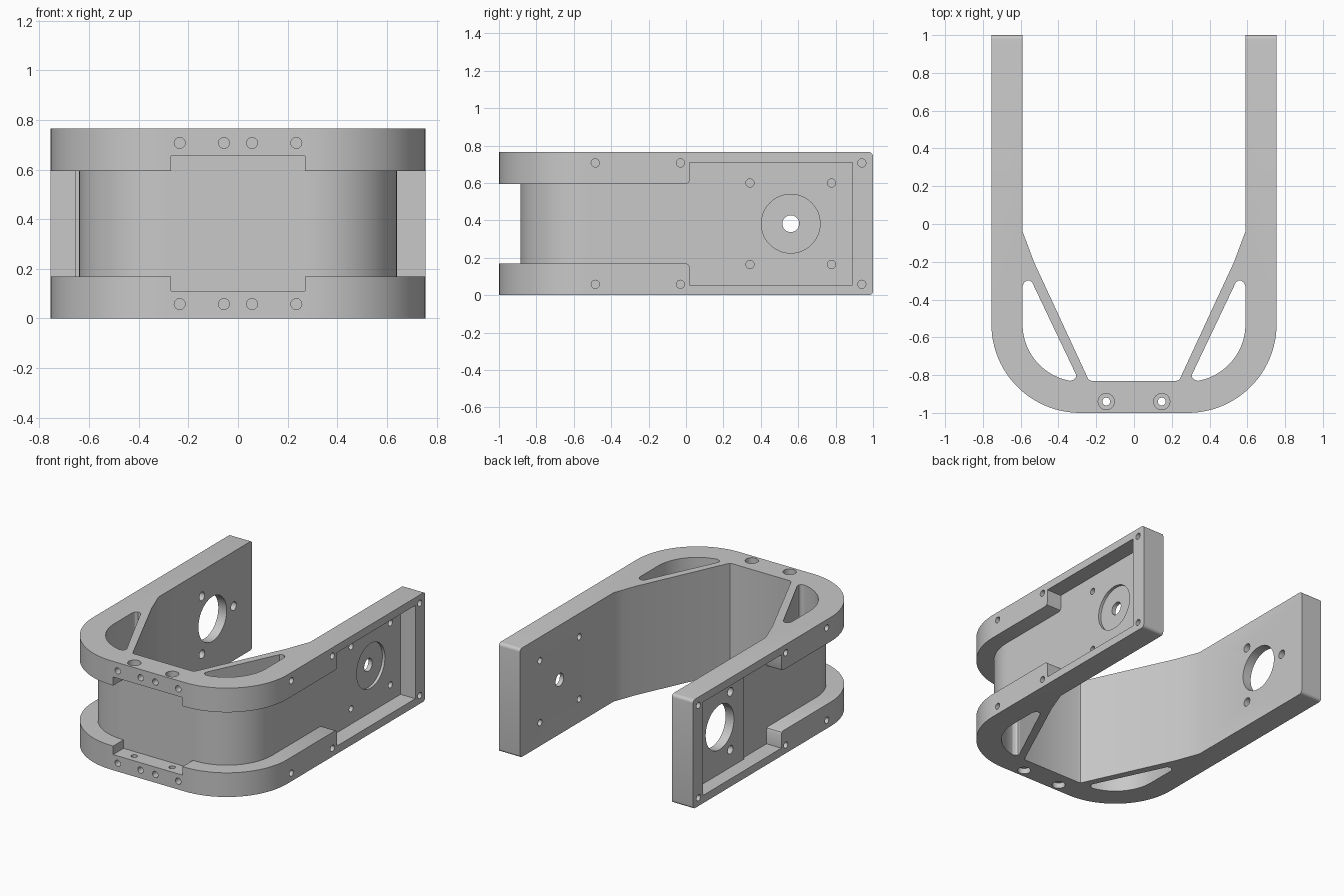
import bpy, bmesh, math

default = bpy.data.objects.get("Cube")
if default:
    bpy.data.objects.remove(default, do_unlink=True)

# Overall sizes
HEIGHT, HALF_W, BEND_R = 0.765, 0.755, 0.47
INNER_X, FLOOR_X, PAD_X = 0.59, 0.64, 0.655
MID_Z, PIVOT_Y = 0.382, 0.56
BEND_X, BEND_Y = HALF_W - BEND_R, BEND_R - 1

grey = bpy.data.materials.new("light_grey")
grey.use_nodes = True
grey.diffuse_color = (0.58, 0.58, 0.58, 1)
grey.node_tree.nodes["Principled BSDF"].inputs["Base Color"].default_value = (0.58, 0.58, 0.58, 1)


def prism(bm, points, lo, hi, axis):
    """Extrude a 2D outline between two positions along an axis."""
    place = {"x": lambda a, b, t: (t, a, b),
             "y": lambda a, b, t: (a, t, b),
             "z": lambda a, b, t: (a, b, t)}[axis]
    low = [bm.verts.new(place(a, b, lo)) for a, b in points]
    high = [bm.verts.new(place(a, b, hi)) for a, b in points]
    bm.faces.new(low)
    bm.faces.new(high)
    n = len(points)
    for i in range(n):
        j = (i + 1) % n
        bm.faces.new((low[i], low[j], high[j], high[i]))


def circle(a, b, r, n=24):
    return [(a + r * math.cos(math.tau * i / n), b + r * math.sin(math.tau * i / n)) for i in range(n)]


def rect(a0, a1, b0, b1):
    return [(a0, b0), (a1, b0), (a1, b1), (a0, b1)]


def arc(r, start, end, n=24):
    """Arc around the bend centre on the +x side, angles in degrees."""
    angles = [math.radians(start + (end - start) * i / n) for i in range(n + 1)]
    return [(BEND_X + r * math.cos(t), BEND_Y + r * math.sin(t)) for t in angles]


def mirrored(points):
    """Mirror an outline in x and reverse its order."""
    return [(-a, b) for a, b in reversed(points)]


def u_line(inset, y_end):
    """U-shaped outline, from the +x arm around to the -x arm."""
    half = [(HALF_W - inset, y_end)] + arc(BEND_R - inset, 0, -90)
    return half + mirrored(half)


def make(name, prisms, bevel_end=False):
    bm = bmesh.new()
    for args in prisms:
        prism(bm, *args)
    bmesh.ops.recalc_face_normals(bm, faces=bm.faces[:])
    if bevel_end:
        # Round the arm ends
        ends = [e for e in bm.edges if all(v.co.y > 0.99 for v in e.verts)
                and abs(e.verts[0].co.z - e.verts[1].co.z) < 0.001]
        bmesh.ops.bevel(bm, geom=ends, offset=0.022, segments=5, profile=0.5, affect="EDGES")
    mesh = bpy.data.meshes.new(name)
    bm.to_mesh(mesh)
    bm.free()
    obj = bpy.data.objects.new(name, mesh)
    bpy.context.collection.objects.link(obj)
    mesh.materials.append(grey)
    return obj


# Solid U bracket with braces across its inner corners
brace = [(0.225, -0.83), (0.238, -0.826), (0.245, -0.815), (0.53, -0.2),
         (0.565, -0.105), (INNER_X, -0.04), (INNER_X, 1)]
bracket = make("u_bracket", [(u_line(0, 1) + mirrored(brace) + brace, 0, HEIGHT, "z")], True)


def cut(name, prisms):
    cutter = make(name, prisms)
    cutter.hide_render = True
    mod = bracket.modifiers.new(name, "BOOLEAN")
    mod.operation, mod.solver, mod.object = "DIFFERENCE", "EXACT", cutter
    bpy.context.view_layer.objects.active = bracket
    bpy.ops.object.modifier_apply(modifier=name)
    bpy.data.objects.remove(cutter, do_unlink=True)


# Channel around the outside of the bend, taller at the front
depth = HALF_W - FLOOR_X
band = u_line(-0.1, 0.1) + u_line(depth, 0.1)[::-1]
cut("channel", [(band, 0.17, 0.595, "z")])
cut("front_recess", [(rect(-0.27, 0.27, 0.11, 0.655), -1.1, depth - 1, "y")])


# Side pockets with rounded rail ends
def pocket(y_end):
    upper = [(y_end, 0.71), (0.02, 0.71), (0.02, 0.615), (0.014, 0.601), (0, 0.595)]
    return upper + [(y, HEIGHT - z) for y, z in reversed(upper)]


cut("left_pocket", [(pocket(0.89), FLOOR_X, 0.9, "x")])
cut("right_pocket", [(pocket(0.29), -0.9, -FLOOR_X, "x")])
cut("right_pad_pocket", [(rect(0.27, 0.89, 0.055, 0.71), -0.9, -PAD_X, "x")])

# Openings behind the braces
slot = [(INNER_X, -0.33), (0.583, -0.312), (0.568, -0.3), (0.552, -0.3), (0.539, -0.308),
        (0.533, -0.322), (0.308, -0.795), (0.308, -0.812), (0.318, -0.824)]
slot += arc(BEND_R - 0.165, -80, 0)
cut("brace_openings", [(s, -0.1, 0.9, "z") for s in (slot, mirrored(slot))])

# Pivot bearing seat on one arm, motor opening on the other
cut("bearing_seat", [(circle(PIVOT_Y, MID_Z, 0.157, 48), 0.62, 0.7, "x")])
cut("pivot_holes", [(circle(PIVOT_Y, MID_Z, 0.045), 0.5, 0.7, "x"),
                    (circle(PIVOT_Y, MID_Z, 0.157, 48), -0.8, -0.5, "x")])

# Mounting screw holes in both arms
holes = [(circle(PIVOT_Y + sy * 0.218, MID_Z + sz * 0.218, 0.022, 16), 0.5, 0.7, "x")
         for sy in (-1, 1) for sz in (-1, 1)]
for turn in (0, 120, 240):
    t = math.radians(turn)
    holes.append((circle(PIVOT_Y + 0.235 * math.cos(t), MID_Z + 0.235 * math.sin(t), 0.03, 16),
                  -0.8, -0.5, "x"))
cut("arm_screw_holes", holes)

# Blind screw holes along the flanges
holes = []
for z in (0.058, HEIGHT - 0.058):
    holes += [(circle(x, z, 0.022, 16), -1.1, -0.9, "y") for x in (-0.235, -0.057, 0.057, 0.235)]
    for y in (-0.485, -0.03, 0.94):
        holes += [(circle(y, z, 0.022, 16), *sorted((s * 0.66, s * 0.9)), "x") for s in (-1, 1)]
cut("flange_screw_holes", holes)

# Counterbored vertical holes at the front
cut("vertical_holes", [(circle(x, -0.94, 0.021, 16), -0.1, 0.9, "z") for x in (-0.147, 0.147)])
cut("counterbores", [(circle(x, -0.94, 0.043), lo, hi, "z") for x in (-0.147, 0.147)
                     for lo, hi in ((-0.1, 0.04), (HEIGHT - 0.04, 0.9))])

for o in bpy.context.selected_objects:
    o.select_set(False)
bracket.select_set(True)
bpy.context.view_layer.objects.active = bracket
bpy.ops.object.shade_smooth_by_angle(angle=math.radians(25))
